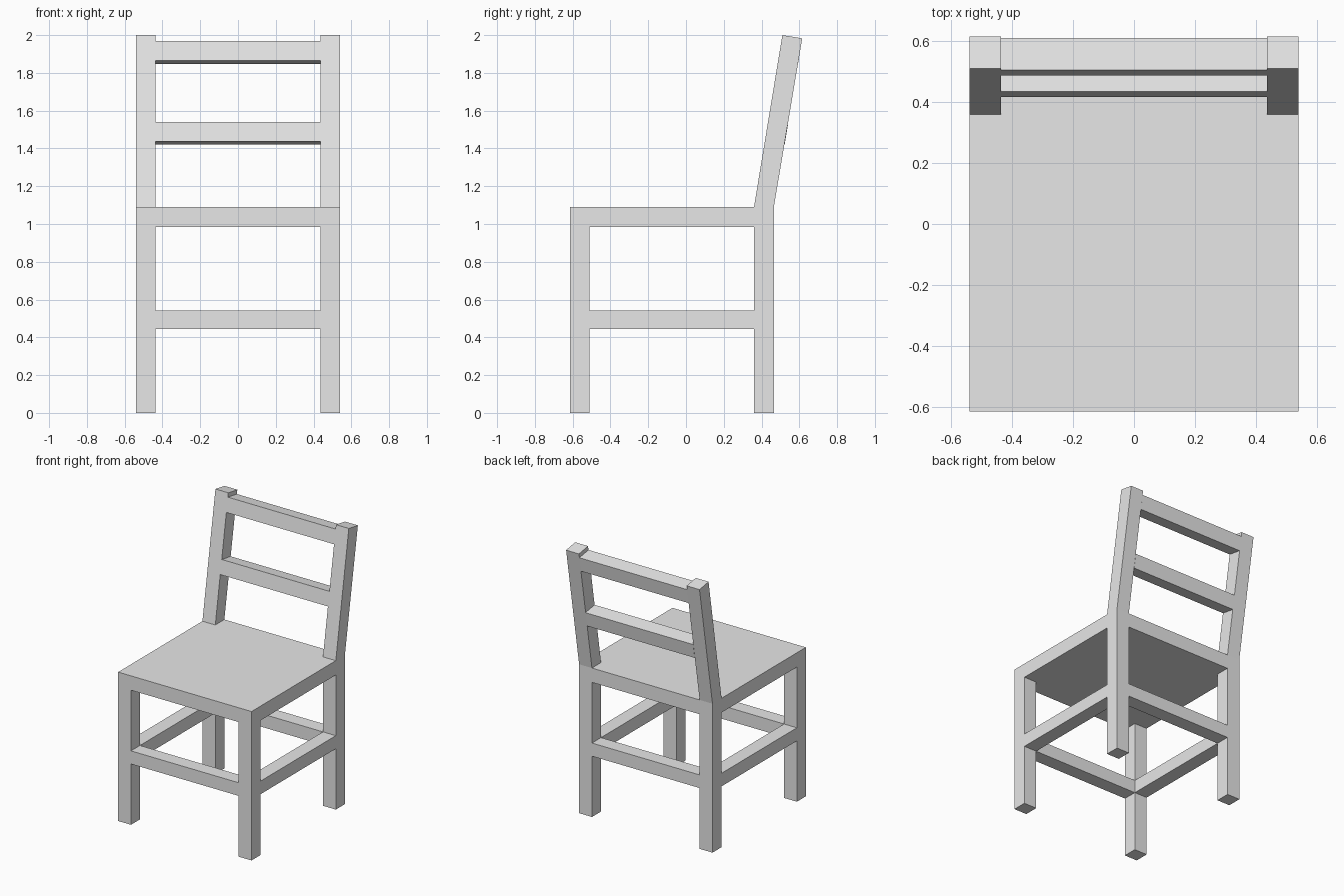
import bpy
import bmesh

if "Cube" in bpy.data.objects:
    bpy.data.objects.remove(bpy.data.objects["Cube"])

grey = bpy.data.materials.new("plain grey")
grey.diffuse_color = (0.8, 0.8, 0.8, 1)
grey.use_nodes = True
grey.node_tree.nodes["Principled BSDF"].inputs["Base Color"].default_value = grey.diffuse_color

W, IN = 0.54, 0.436            # outer and inner half width
FRONT, FRONT_IN = -0.615, -0.511
BACK_IN, BACK = 0.36, 0.465
SEAT_LOW, SEAT_TOP = 0.985, 1.09
LEAN = 0.165                   # backward run per unit of height


def prism(name, profile, x0, x1):
    """Extrude a (y, z) outline from x0 to x1."""
    bm = bmesh.new()
    face = bm.faces.new([bm.verts.new((x0, y, z)) for y, z in profile])
    ext = bmesh.ops.extrude_face_region(bm, geom=[face])
    moved = [v for v in ext["geom"] if isinstance(v, bmesh.types.BMVert)]
    bmesh.ops.translate(bm, verts=moved, vec=(x1 - x0, 0, 0))
    bmesh.ops.recalc_face_normals(bm, faces=bm.faces)
    mesh = bpy.data.meshes.new(name)
    bm.to_mesh(mesh)
    bm.free()
    mesh.materials.append(grey)
    obj = bpy.data.objects.new(name, mesh)
    bpy.context.collection.objects.link(obj)


def box(name, x0, x1, y0, y1, z0, z1):
    prism(name, [(y0, z0), (y1, z0), (y1, z1), (y0, z1)], x0, x1)


def leaning(z0, z1, depth=0.105):
    """Outline of a piece lying flush in the leaning back, ends square to it."""
    y0, y1 = (BACK_IN + LEAN * (z - SEAT_TOP) for z in (z0, z1))
    drop = depth * LEAN
    return [(y0, z0), (y0 + depth, z0 - drop), (y1 + depth, z1 - drop), (y1, z1)]


# Seat slab
box("seat", -W, W, FRONT, BACK, SEAT_LOW, SEAT_TOP)

# Legs, side stretchers and back posts on both sides
for side, x0, x1 in (("left", -W, -IN), ("right", IN, W)):
    box("front_leg_" + side, x0, x1, FRONT, FRONT_IN, 0, SEAT_LOW)
    box("back_leg_" + side, x0, x1, BACK_IN, BACK, 0, SEAT_LOW)
    box("side_stretcher_" + side, x0, x1, FRONT_IN, BACK_IN, 0.445, 0.541)
    post = leaning(SEAT_TOP, 2.0)
    post[1] = (BACK, SEAT_TOP)
    prism("back_post_" + side, post, x0, x1)

# Front and back stretchers
box("front_stretcher", -IN, IN, FRONT, FRONT_IN, 0.445, 0.541)
box("back_stretcher", -IN, IN, BACK_IN, BACK, 0.445, 0.541)

# Leaning back rails
for name, z0, z1 in (("middle_rail", 1.437, 1.541), ("top_rail", 1.865, 1.97)):
    prism(name, leaning(z0, z1), -IN, IN)
